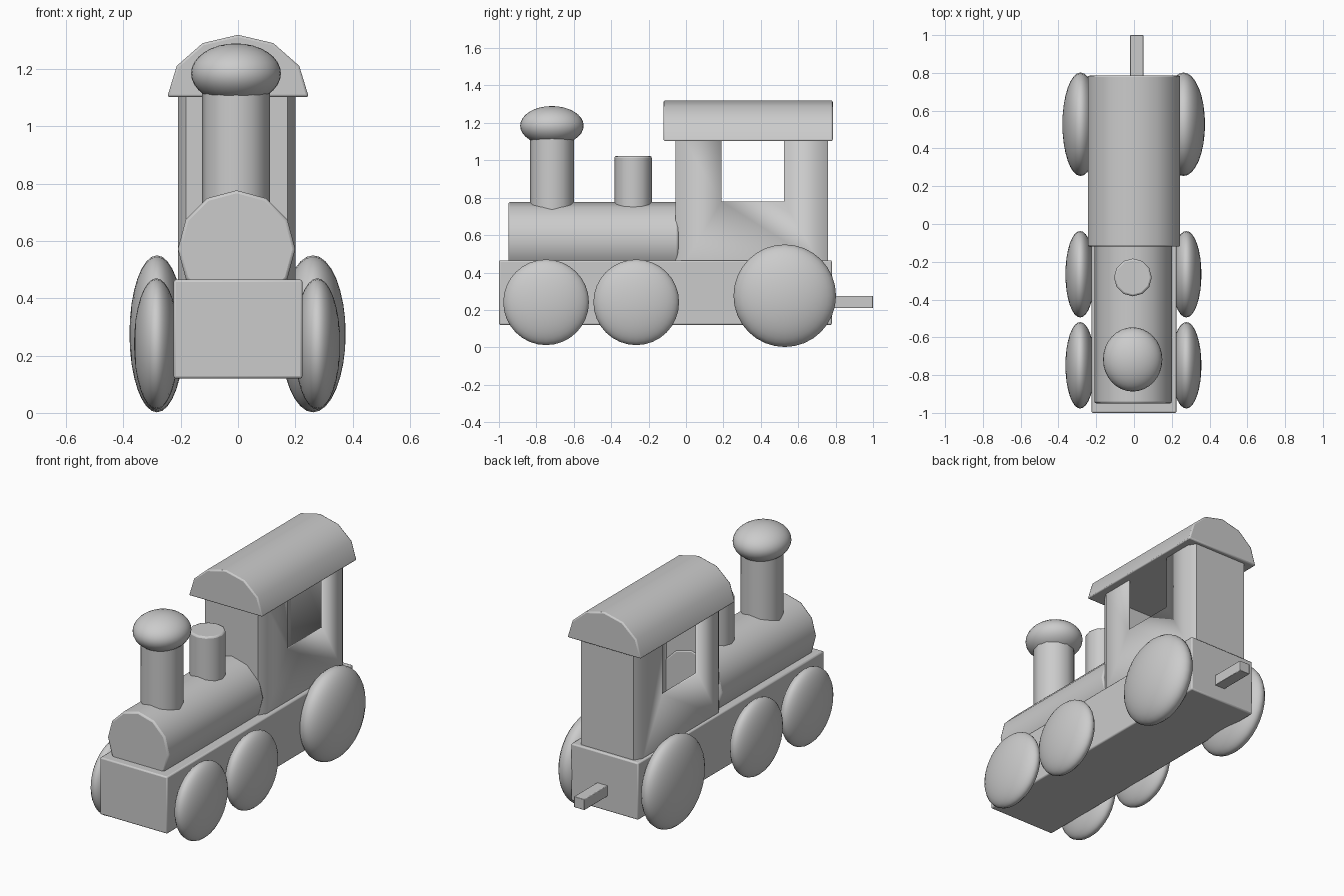
import bpy, bmesh
from math import radians, sin, cos, pi

if "Cube" in bpy.data.objects:
    bpy.data.objects.remove(bpy.data.objects["Cube"])


def finish(ob, name, bevel=0.0):
    ob.name = name
    if bevel:
        m = ob.modifiers.new("bevel", "BEVEL")
        m.width, m.segments = bevel, 2
        m.limit_method, m.angle_limit = "ANGLE", radians(50)
    bpy.ops.object.select_all(action="DESELECT")
    bpy.context.view_layer.objects.active = ob
    ob.select_set(True)
    bpy.ops.object.shade_smooth_by_angle(angle=radians(35))
    return ob


def box(name, lo, hi, bevel=0.0):
    c = [(a + b) / 2 for a, b in zip(lo, hi)]
    bpy.ops.mesh.primitive_cube_add(size=1, location=c)
    ob = bpy.context.object
    ob.scale = [b - a for a, b in zip(lo, hi)]
    bpy.ops.object.transform_apply(location=False, rotation=False, scale=True)
    return finish(ob, name, bevel)


def cylinder(name, r, depth, loc, rot=(0, 0, 0), bevel=0.01):
    bpy.ops.mesh.primitive_cylinder_add(vertices=12, radius=r, depth=depth, location=loc, rotation=rot)
    return finish(bpy.context.object, name, bevel)


def ellipsoid(name, loc, radii, rot=(0, 0, 0)):
    bpy.ops.mesh.primitive_uv_sphere_add(segments=32, ring_count=16, radius=1, location=loc, rotation=rot)
    ob = bpy.context.object
    ob.scale = radii
    return finish(ob, name)


def prism(name, points, move, bevel=0.0):
    bm = bmesh.new()
    f = bm.faces.new([bm.verts.new(p) for p in points])
    ext = bmesh.ops.extrude_face_region(bm, geom=[f])
    bmesh.ops.translate(bm, vec=move, verts=[v for v in ext["geom"] if isinstance(v, bmesh.types.BMVert)])
    bmesh.ops.recalc_face_normals(bm, faces=bm.faces)
    me = bpy.data.meshes.new(name)
    bm.to_mesh(me)
    bm.free()
    ob = bpy.data.objects.new(name, me)
    bpy.context.collection.objects.link(ob)
    return finish(ob, name, bevel)


def cab_outline(t, z):
    # rectangle with chamfered corners, inset by t
    x0, x1, y0, y1 = -0.21 + t, 0.2 - t, -0.055 + t, 0.76 - t
    cx, cy = 0.028, 0.046
    return [(x0 + cx, y0, z), (x1 - cx, y0, z), (x1, y0 + cy, z), (x1, y1 - cy, z),
            (x1 - cx, y1, z), (x0 + cx, y1, z), (x0, y1 - cy, z), (x0, y0 + cy, z)]


# chassis and rear hitch
box("chassis", (-0.225, -1.0, 0.12), (0.225, 0.78, 0.465), 0.008)
box("hitch", (-0.02, 0.7, 0.21), (0.05, 1.0, 0.275), 0.003)

# boiler with chimney and steam dome
cylinder("boiler", 0.205, 0.91, (-0.005, -0.495, 0.572), (radians(90), 0, 0))
cylinder("chimney", 0.118, 0.42, (-0.007, -0.717, 0.92))
ellipsoid("chimney_cap", (-0.007, -0.717, 1.185), (0.157, 0.17, 0.105))
cylinder("steam_dome", 0.1, 0.32, (-0.006, -0.283, 0.863))

# hollow cab with side windows
cab = prism("cab", cab_outline(0, 0.45), (0, 0, 0.66))
hollow = prism("cab_hollow", cab_outline(0.012, 0.4), (0, 0, 0.8))
window = box("window_cutter", (-0.5, 0.19, 0.78), (0.5, 0.525, 1.2))
for cutter in (hollow, window):
    m = cab.modifiers.new("cut", "BOOLEAN")
    m.operation, m.object, m.solver = "DIFFERENCE", cutter, "EXACT"
    cutter.hide_render = True
    cutter.hide_set(True)

# arched roof
arch = [(0.247 * cos(i * pi / 6), -0.12, 1.103 + 0.217 * sin(i * pi / 6)) for i in range(7)]
prism("roof", arch, (0, 0.905, 0), 0.008)

# wheels: label, y, z, radius, (left x, half width), (right x, half width)
for label, y, z, r, left, right in (
        ("front", -0.748, 0.241, 0.229, (-0.285, 0.078), (0.277, 0.08)),
        ("middle", -0.266, 0.241, 0.229, (-0.285, 0.078), (0.277, 0.08)),
        ("rear", 0.528, 0.276, 0.274, (-0.283, 0.096), (0.262, 0.114))):
    for side, (x, w) in (("left", left), ("right", right)):
        ellipsoid(f"{label}_{side}_wheel", (x, y, z), (r, r, w), (0, radians(90), 0))
